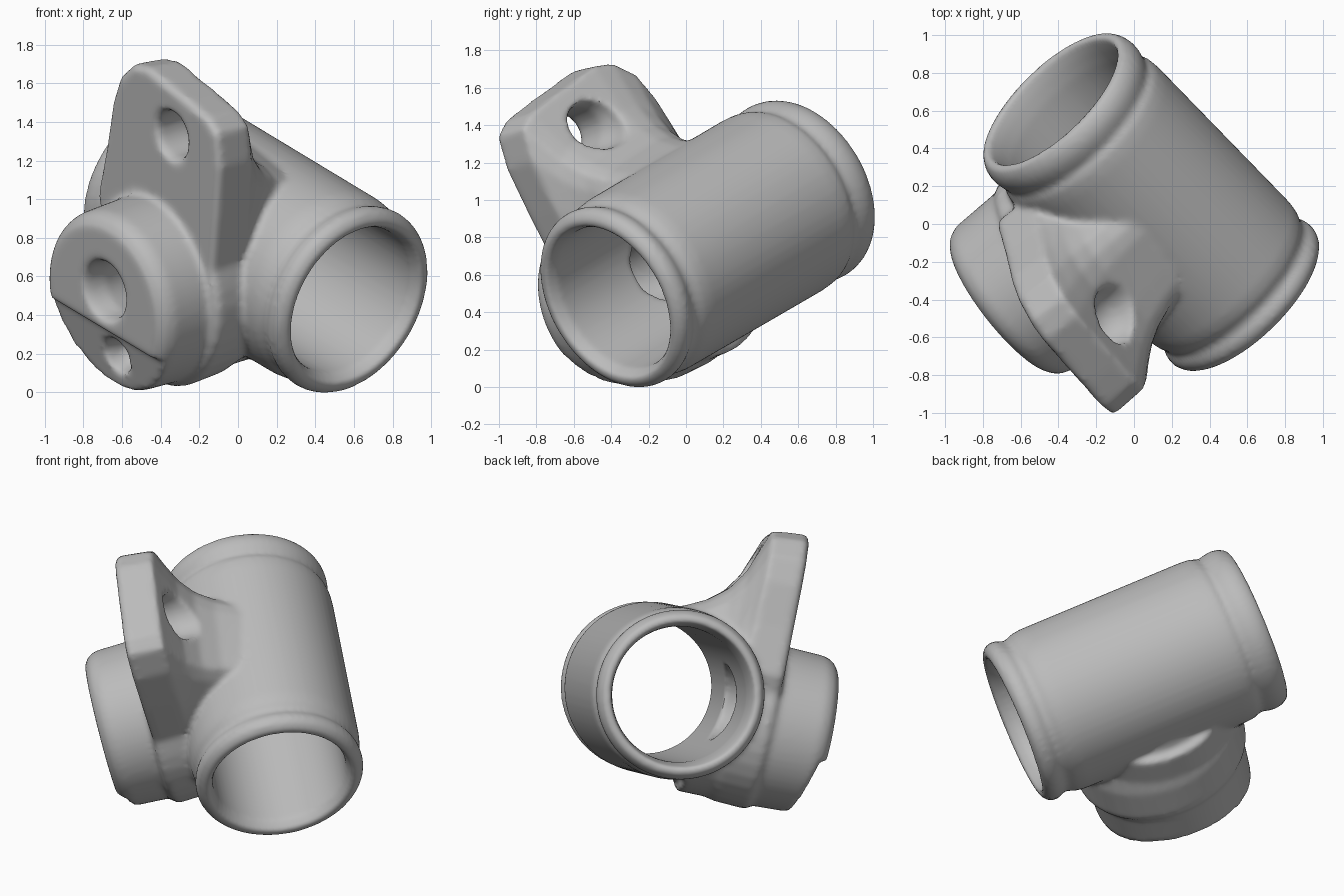
import bpy, bmesh, math
from mathutils import Matrix, Vector

if "Cube" in bpy.data.objects:
    bpy.data.objects.remove(bpy.data.objects["Cube"])

# Local frame: X along the tube, Y out through the side boss, Z up the lug
U = Vector((-0.645, 0.66, 0.386)).normalized()
D = Vector((-0.74, -0.62, -0.26))
D = (D - U * D.dot(U)).normalized()
V = U.cross(D)
FRAME = Matrix((U, D, V)).transposed().to_4x4()
FRAME.translation = Vector((0.039, 0.169, 0.815))


def loft(name, sections):
    """Closed solid through point rings of equal length."""
    bm = bmesh.new()
    rings = [[bm.verts.new(p) for p in s] for s in sections]
    n = len(rings[0])
    for a, b in zip(rings, rings[1:]):
        for i in range(n):
            bm.faces.new((a[i], a[(i + 1) % n], b[(i + 1) % n], b[i]))
    bm.faces.new(rings[0])
    bm.faces.new(rings[-1])
    bmesh.ops.recalc_face_normals(bm, faces=bm.faces)
    me = bpy.data.meshes.new(name)
    bm.to_mesh(me)
    bm.free()
    ob = bpy.data.objects.new(name, me)
    bpy.context.collection.objects.link(ob)
    return ob


def lathe(name, profile, axis, cx=0.0, cz=0.0, n=64):
    """Turned solid from (position, radius) pairs along local X or Y."""
    secs = []
    for t, r in profile:
        ring = []
        for i in range(n):
            a = 2 * math.pi * i / n
            c, s = r * math.cos(a), r * math.sin(a)
            ring.append((t, c, s) if axis == 'X' else (cx + c, t, cz + s))
        secs.append(ring)
    return loft(name, secs)


# Main tube with rounded end beads and a groove beside each
tube = lathe("tube_fitting", [
    (-0.895, 0.43), (-0.89, 0.47), (-0.865, 0.505), (-0.825, 0.52), (-0.79, 0.513),
    (-0.76, 0.495), (-0.73, 0.495), (-0.69, 0.515), (-0.63, 0.523), (0.44, 0.526),
    (0.51, 0.52), (0.53, 0.502), (0.56, 0.502), (0.59, 0.513), (0.64, 0.52),
    (0.685, 0.51), (0.72, 0.49), (0.735, 0.465)], 'X')

# Flange that is round below and rises into a lug, blending back to the tube
UC, VC, LEAN = -0.07, -0.065, -0.075


def flange_ring(d, r, h, taper=1.0):
    top = [(0.50, 0.23), (0.49, 0.55), (0.485, 0.83), (0.44, 1.0), (0.34, 1.12),
           (0.22, 1.16), (-0.15, 1.125), (-0.31, 1.105), (-0.40, 1.05),
           (-0.445, 0.86), (-0.47, 0.55), (-0.50, 0.23)]
    k = (h - 0.23) / 0.92
    pts = []
    for x, z in top:
        t = min(1, (z - 0.23) / 0.5)
        w = r / 0.535 * (1 + (taper - 1) * t)
        pts.append((UC + (x - UC) * w + LEAN * min(1, 0.35 + 0.65 * t),
                    0.23 + (z - 0.23) * k))
    for i in range(1, 24):
        a = math.radians(150 + 240 * i / 24)
        pts.append((UC + r * math.cos(a), VC + r * math.sin(a)))
    return [(x, d - 0.07 * (x - UC), z) for x, z in pts]


flange = loft("lug_flange", [
    flange_ring(-0.12, 0.42, 0.46, 0.8), flange_ring(0.03, 0.43, 0.54, 0.8),
    flange_ring(0.15, 0.45, 0.60, 0.82), flange_ring(0.26, 0.475, 0.69, 0.85),
    flange_ring(0.34, 0.505, 0.81, 0.88), flange_ring(0.40, 0.52, 0.97, 0.94),
    flange_ring(0.44, 0.53, 1.08), flange_ring(0.64, 0.54, 1.10),
    flange_ring(0.67, 0.52, 1.08)])

# Round side boss
BU, BV = -0.06, -0.08
boss = lathe("side_boss", [(0.2, 0.50), (0.6, 0.50), (0.93, 0.487), (0.98, 0.467),
                           (1.015, 0.42)], 'Y', BU, BV)

# Cutters: bore, boss holes, lug hole with its flared back, slanted lower boss face
bore = lathe("bore", [(-1.0, 0.45), (-0.88, 0.435), (-0.83, 0.41), (0.58, 0.415),
                      (0.66, 0.425), (0.74, 0.445), (0.85, 0.455)], 'X')
boss_hole = lathe("boss_hole", [(0.2, 0.24), (0.5, 0.22), (0.7, 0.17), (0.88, 0.14),
                                (0.98, 0.155), (1.03, 0.18), (1.1, 0.18)],
                  'Y', -0.06, 0.0, 32)
small_hole = lathe("small_hole", [(0.80, 0.07), (0.92, 0.10), (1.1, 0.13)],
                   'Y', -0.11, -0.38, 32)
lug_hole = lathe("lug_hole", [(0.12, 0.165), (0.37, 0.15), (0.46, 0.125), (0.63, 0.125),
                              (0.68, 0.145), (0.76, 0.16)], 'Y', -0.105, 0.83, 32)
step = loft("face_step", [[(x, 1.2, -0.20), (x, 0.97, -0.22), (x, 0.88, -0.65),
                           (x, 1.2, -0.65)] for x in (-0.8, 0.7)])


def apply_mods(ob):
    dg = bpy.context.evaluated_depsgraph_get()
    dg.update()
    me = bpy.data.meshes.new_from_object(ob.evaluated_get(dg))
    ob.modifiers.clear()
    ob.data = me


for part, op in ((flange, 'UNION'), (boss, 'UNION'), (bore, 'DIFFERENCE'),
                 (step, 'DIFFERENCE'), (boss_hole, 'DIFFERENCE'),
                 (small_hole, 'DIFFERENCE'), (lug_hole, 'DIFFERENCE')):
    m = tube.modifiers.new(part.name, 'BOOLEAN')
    m.operation, m.solver, m.object = op, 'EXACT', part

# Soften into one cast surface
m = tube.modifiers.new("cast", 'REMESH')
m.mode, m.voxel_size = 'VOXEL', 0.018
m = tube.modifiers.new("soften", 'SMOOTH')
m.factor, m.iterations = 0.5, 6
apply_mods(tube)
for part in (flange, boss, bore, boss_hole, small_hole, lug_hole, step):
    bpy.data.objects.remove(part)

# Turn into place and rest on the ground
me = tube.data
me.transform(FRAME)
low = min(v.co.z for v in me.vertices)
me.transform(Matrix.Translation((0, 0, -low)))

# Plain grey finish
grey = bpy.data.materials.new("cast_grey")
grey.diffuse_color = (0.5, 0.5, 0.5, 1)
grey.use_nodes = True
grey.node_tree.nodes["Principled BSDF"].inputs["Base Color"].default_value = grey.diffuse_color
me.materials.clear()
me.materials.append(grey)
for p in me.polygons:
    p.use_smooth = True
    p.material_index = 0
bpy.context.view_layer.objects.active = tube
tube.select_set(True)
bpy.ops.object.shade_smooth_by_angle(angle=math.radians(40))
